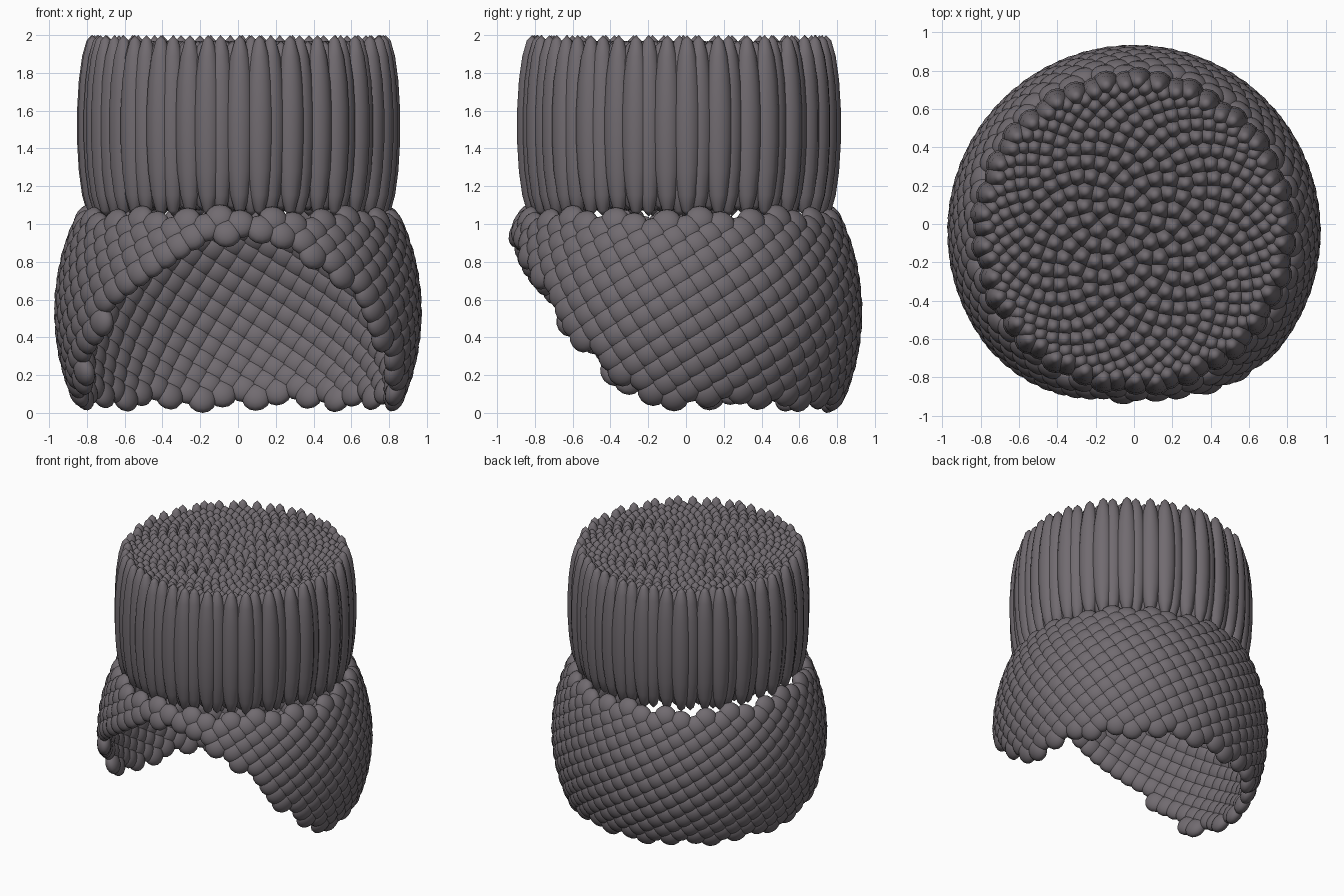
import bpy, bmesh, math
from mathutils import Matrix, Vector

if "Cube" in bpy.data.objects:
    bpy.data.objects.remove(bpy.data.objects["Cube"])

COUNT = 1500                        # points spread over each guide sphere
R, STRETCH = 0.925, 1.12            # bowl radius and vertical stretch
CROWN_R, CROWN_CUT = 0.864, 0.42    # crown guide sphere and where it starts
CENTRE = Vector((0, -0.04, 0.535))
LOW, HIGH = -0.46, 0.495            # bowl band, relative to the sphere centre

# Front opening: lowest kept height for each angle from the front
OPENING = [(0, .41), (15, .38), (28, .28), (36, .19), (42, .10), (47, 0),
           (52, -.10), (60, -.19), (70, -.36), (79, -.42), (90, LOW), (181, LOW)]


def lowest(angle):
    for (a0, z0), (a1, z1) in zip(OPENING, OPENING[1:]):
        if angle <= a1:
            return z0 + (z1 - z0) * (angle - a0) / (a1 - a0)


def spiral_points():
    golden = math.pi * (3 - math.sqrt(5))
    for i in range(COUNT):
        z = 1 - 2 * (i + 0.5) / COUNT
        r = math.sqrt(1 - z * z)
        yield Vector((r * math.cos(golden * i), r * math.sin(golden * i), z))


def ball_template():
    bm = bmesh.new()
    bmesh.ops.create_uvsphere(bm, u_segments=14, v_segments=9, radius=1)
    bm.verts.index_update()
    verts = [v.co.copy() for v in bm.verts]
    faces = [[v.index for v in f.verts] for f in bm.faces]
    bm.free()
    return verts, faces


def build(name, matrices, material):
    ball_verts, ball_faces = ball_template()
    verts, faces = [], []
    for m in matrices:
        start = len(verts)
        verts += [m @ v for v in ball_verts]
        faces += [[start + i for i in f] for f in ball_faces]
    mesh = bpy.data.meshes.new(name)
    mesh.from_pydata(verts, [], faces)
    mesh.polygons.foreach_set("use_smooth", [True] * len(faces))
    mesh.materials.append(material)
    mesh.update()
    bpy.context.collection.objects.link(bpy.data.objects.new(name, mesh))


dark = bpy.data.materials.new("dark_grey")
dark.diffuse_color = (0.165, 0.147, 0.162, 1)
dark.use_nodes = True
dark.node_tree.nodes["Principled BSDF"].inputs["Base Color"].default_value = dark.diffuse_color

strands, scales = [], []
for u in spiral_points():
    if u.z > CROWN_CUT:
        # Tall upright strands of the crown, a little shorter inside the rim
        pos = Vector((u.x * CROWN_R, u.y * CROWN_R + CENTRE.y, 1.52))
        half = .48 if u.z < CROWN_CUT + .08 else .45
        strands.append(Matrix.Translation(pos) @ Matrix.Diagonal((.08, .08, half, 1)))
    p = Vector((u.x, u.y, u.z * STRETCH)) * R
    if lowest(math.degrees(abs(math.atan2(p.x, -p.y)))) <= p.z <= HIGH:
        # Flattened balls lying on the bowl surface
        normal = Vector((u.x, u.y, u.z / STRETCH))
        turn = normal.to_track_quat('Z', 'Y').to_matrix().to_4x4()
        scales.append(Matrix.Translation(p + CENTRE) @ turn @ Matrix.Diagonal((.08, .08, .05, 1)))

build("crown_strands", strands, dark)
build("bowl_scales", scales, dark)
